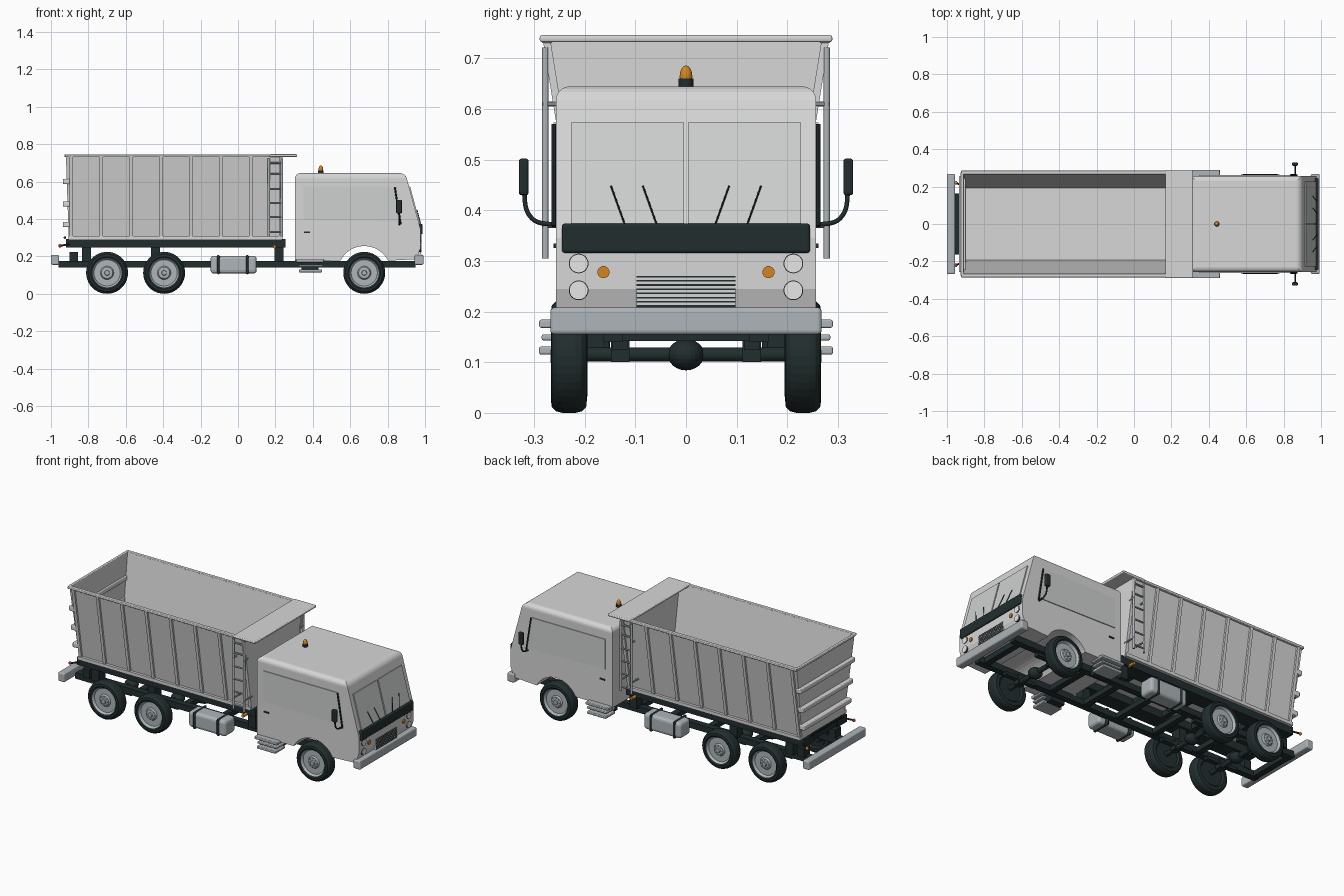
import bpy, bmesh, math
from mathutils import Vector

if "Cube" in bpy.data.objects:
    bpy.data.objects.remove(bpy.data.objects["Cube"], do_unlink=True)


def material(name, r, g, b):
    m = bpy.data.materials.new(name)
    m.use_nodes = True
    m.diffuse_color = (r, g, b, 1)
    m.node_tree.nodes["Principled BSDF"].inputs["Base Color"].default_value = (r, g, b, 1)
    return m


PAINT = material("light_grey_paint", 0.68, 0.68, 0.68)
GLASS = material("pale_glass", 0.62, 0.63, 0.63)
DARK = material("dark_slate", 0.016, 0.027, 0.028)
METAL = material("blue_grey_metal", 0.42, 0.46, 0.48)
AMBER = material("amber", 0.65, 0.24, 0.015)
RED = material("red_lamp", 0.4, 0.03, 0.02)
LENS = material("white_lens", 0.8, 0.8, 0.8)
SIDES = ((-1, "right"), (1, "left"))
made = []


def finish(name, bm, *mats):
    bmesh.ops.recalc_face_normals(bm, faces=bm.faces)
    mesh = bpy.data.meshes.new(name)
    bm.to_mesh(mesh)
    bm.free()
    for m in mats:
        mesh.materials.append(m)
    ob = bpy.data.objects.new(name, mesh)
    bpy.context.scene.collection.objects.link(ob)
    made.append(ob)
    return ob


def bevel(ob, width, segments=3):
    mod = ob.modifiers.new("bevel", "BEVEL")
    mod.width, mod.segments = width, segments
    mod.limit_method = "ANGLE"


def box(name, x, y, z, mat, round_edge=0):
    """Box from (low, high) ranges."""
    bm = bmesh.new()
    bmesh.ops.create_cube(bm, size=1)
    for v in bm.verts:
        v.co = [sum(r) / 2 + c * (r[1] - r[0]) for r, c in zip((x, y, z), v.co)]
    ob = finish(name, bm, mat)
    if round_edge:
        bevel(ob, round_edge)
    return ob


def side_box(name, x, y, z, mat, round_edge=0):
    """The same box on both sides of the truck."""
    for s, side in SIDES:
        box(f"{side}_{name}", x, sorted((s * y[0], s * y[1])), z, mat, round_edge)


def rod(name, a, b, r, mat, n=16):
    a, b = Vector(a), Vector(b)
    bm = bmesh.new()
    bmesh.ops.create_cone(bm, cap_ends=True, segments=n, radius1=r, radius2=r, depth=(b - a).length)
    turn = (b - a).to_track_quat("Z", "Y")
    for v in bm.verts:
        v.co = turn @ v.co + (a + b) / 2
    return finish(name, bm, mat)


def ball(name, centre, scale, mat):
    bm = bmesh.new()
    bmesh.ops.create_uvsphere(bm, u_segments=24, v_segments=12, radius=1)
    for v in bm.verts:
        v.co = [c + p * k for c, p, k in zip(centre, v.co, scale)]
    return finish(name, bm, mat)


def prism(bm, pts, push):
    base = bm.faces.new([bm.verts.new(p) for p in pts])
    ext = bmesh.ops.extrude_face_region(bm, geom=[base], use_keep_orig=True)["geom"]
    bmesh.ops.translate(bm, vec=push, verts=[g for g in ext if isinstance(g, bmesh.types.BMVert)])


def window(name, pts, border):
    """Thin plate: dark frame around an inset pane."""
    bm = bmesh.new()
    pane = bm.faces.new([bm.verts.new(p) for p in pts])
    for f in bmesh.ops.inset_region(bm, faces=[pane], thickness=border)["faces"]:
        f.material_index = 1
    ob = finish(name, bm, GLASS, DARK)
    mod = ob.modifiers.new("thickness", "SOLIDIFY")
    mod.thickness, mod.offset = 0.006, 0


# Cab: side profile with the wheel arch, extruded across and rounded at the roof
WX, WZ, ARCH = 0.675, 0.112, 0.143
profile = [(0.305, 0.175), (0.305, 0.645), (0.895, 0.645), (0.976, 0.345), (0.976, 0.245), (0.955, 0.185)]
for i in range(17):
    t = math.radians(27 + 126 * i / 16)
    profile.append((WX + ARCH * math.cos(t), WZ + ARCH * math.sin(t)))
bm = bmesh.new()
prism(bm, [(x, -0.257, z) for x, z in profile], (0, 0.514, 0))
roof = [e for e in bm.edges if all(v.co.z > 0.6 for v in e.verts)]
bmesh.ops.bevel(bm, geom=roof, offset=0.028, segments=5, profile=0.5, affect="EDGES")
finish("cab", bm, PAINT)


def nose(z):
    return 0.979 - 0.27 * (z - 0.345)


# Cab windows, handles, steps and mirrors
for s, side in SIDES:
    window(f"{side}_windscreen", [(nose(z), s * y, z) for y, z in
           ((0.004, 0.37), (0.227, 0.37), (0.227, 0.573), (0.004, 0.573))], 0.008)
    window(f"{side}_door_window", [(x, s * 0.259, z) for x, z in
           ((0.35, 0.395), (0.865, 0.385), (0.835, 0.573), (0.35, 0.573))], 0.008)
    rod(f"{side}_window_post", (0.838, s * 0.261, 0.57), (0.87, s * 0.261, 0.37), 0.005, DARK, 8)
    for i, y in enumerate((0.085, 0.148)):
        rod(f"{side}_wiper_{i}", (nose(0.37) + 0.006, s * (y - 0.028), 0.37),
            (nose(0.448) + 0.006, s * y, 0.448), 0.002, DARK, 6)
    cu = bpy.data.curves.new(f"{side}_mirror_arm", "CURVE")
    cu.dimensions, cu.bevel_depth, cu.bevel_resolution = "3D", 0.0045, 2
    sp = cu.splines.new("BEZIER")
    sp.bezier_points.add(2)
    for p, (y, z) in zip(sp.bezier_points, ((0.255, 0.37), (0.305, 0.385), (0.322, 0.45))):
        p.co = (0.862, s * y, z)
        p.handle_left_type = p.handle_right_type = "AUTO"
    cu.materials.append(DARK)
    bpy.context.scene.collection.objects.link(bpy.data.objects.new(cu.name, cu))
side_box("mirror", (0.846, 0.876), (0.311, 0.33), (0.43, 0.502), DARK, 0.005)
side_box("door_handle", (0.352, 0.385), (0.255, 0.262), (0.326, 0.334), DARK)
side_box("upper_step", (0.31, 0.46), (0.2, 0.29), (0.168, 0.184), METAL, 0.004)
side_box("middle_step", (0.325, 0.455), (0.2, 0.285), (0.143, 0.155), METAL, 0.004)
side_box("lower_step", (0.325, 0.45), (0.2, 0.29), (0.115, 0.131), METAL, 0.004)
side_box("step_hanger", (0.34, 0.43), (0.16, 0.215), (0.118, 0.18), DARK)

# Nose: trim band, grille, lamps, beacon
box("trim_band", (0.94, 0.986), (-0.245, 0.245), (0.316, 0.374), DARK, 0.006)
box("grille", (0.94, 0.978), (-0.098, 0.098), (0.205, 0.272), PAINT)
for i in range(8):
    z = 0.211 + i * 0.0083
    box(f"grille_slot_{i}", (0.97, 0.98), (-0.098, 0.098), (z - 0.0016, z + 0.0016), DARK)
for s, side in SIDES:
    for z in (0.295, 0.242):
        rod(f"{side}_headlight_rim", (0.95, s * 0.212, z), (0.978, s * 0.212, z), 0.0195, DARK, 28)
        rod(f"{side}_headlight", (0.95, s * 0.212, z), (0.981, s * 0.212, z), 0.0185, LENS, 28)
    rod(f"{side}_indicator", (0.95, s * 0.163, 0.278), (0.982, s * 0.163, 0.278), 0.012, AMBER, 20)
    rod(f"{side}_side_marker", (0.195, s * 0.19, 0.252), (0.195, s * 0.235, 0.252), 0.009, AMBER)
rod("beacon_base", (0.443, 0, 0.64), (0.443, 0, 0.66), 0.0145, DARK, 24)
ball("beacon", (0.443, 0, 0.664), (0.0125, 0.0125, 0.022), AMBER)

# Bumpers and ladder chassis
box("front_bumper", (0.945, 0.992), (-0.268, 0.268), (0.155, 0.208), METAL, 0.008)
box("rear_bumper", (-1.0, -0.956), (-0.268, 0.268), (0.155, 0.208), METAL, 0.008)
side_box("chassis_rail", (-0.96, 0.95), (0.125, 0.163), (0.14, 0.176), DARK)
for i, x in enumerate((-0.94, -0.55, -0.25, 0.0, 0.22, 0.45, 0.9)):
    box(f"cross_member_{i}", (x - 0.018, x + 0.018), (-0.14, 0.14), (0.142, 0.172), DARK)
side_box("subframe", (-0.92, 0.255), (0.11, 0.2), (0.247, 0.292), DARK)
for i, x in enumerate((-0.9, -0.7, -0.5, -0.3, -0.1, 0.1, 0.24)):
    box(f"subframe_cross_{i}", (x - 0.015, x + 0.015), (-0.12, 0.12), (0.255, 0.288), DARK)
for x in (-0.81, -0.44, 0.22):
    side_box("body_support", (x - 0.024, x + 0.024), (0.125, 0.185), (0.17, 0.25), DARK)
side_box("rear_pivot", (-0.9, -0.855), (0.12, 0.175), (0.17, 0.222), DARK)

# Fuel tanks with straps
side_box("tank", (-0.147, 0.1), (0.165, 0.262), (0.108, 0.203), METAL, 0.018)
for x in (-0.105, 0.05):
    side_box("tank_strap", (x - 0.008, x + 0.008), (0.15, 0.266), (0.104, 0.207), DARK, 0.018)

# Wheels turned from one profile, with axles and springs
TYRE = ((0.078, 0.262), (0.086, 0.267), (0.1, 0.265), (0.109, 0.256), (0.112, 0.244), (0.112, 0.218),
        (0.109, 0.206), (0.1, 0.197), (0.08, 0.195), (0.07, 0.205), (0, 0.205))
HUB = ((0, 0.268), (0.012, 0.268), (0.014, 0.261), (0.03, 0.259), (0.036, 0.25), (0.07, 0.25))


def wheel(name, x, s):
    bm = bmesh.new()
    prof = [bm.verts.new((x + r, s * y, WZ)) for r, y in HUB + TYRE]
    edges = [bm.edges.new(p) for p in zip(prof, prof[1:])]
    bmesh.ops.spin(bm, geom=prof + edges, cent=(x, 0, WZ), axis=(0, 1, 0), angle=math.tau, steps=40)
    bmesh.ops.remove_doubles(bm, verts=bm.verts, dist=0.0002)
    for f in bm.faces:
        far = max(math.hypot(v.co.x - x, v.co.z - WZ) for v in f.verts)
        outer = min(abs(v.co.y) for v in f.verts) > 0.24
        f.material_index = 0 if far < 0.0785 and outer else 1
    finish(name, bm, METAL, DARK)
    for i in range(8):
        c, d = 0.024 * math.cos(i * math.tau / 8), 0.024 * math.sin(i * math.tau / 8)
        rod(f"{name}_bolt", (x + c, s * 0.255, WZ + d), (x + c, s * 0.264, WZ + d), 0.003, METAL, 6)


for place, x in (("rear", -0.7), ("middle", -0.395), ("front", WX)):
    for s, side in SIDES:
        wheel(f"{side}_{place}_wheel", x, s)
    rod(f"{place}_axle", (x, -0.21, 0.115), (x, 0.21, 0.115), 0.014, DARK)
    ball(f"{place}_differential", (x, 0, 0.115), (0.04, 0.036, 0.031), DARK)
    side_box(f"{place}_spring", (x - 0.1, x + 0.1), (0.115, 0.145), (0.124, 0.142), DARK)
    side_box(f"{place}_spring_clamp", (x - 0.02, x + 0.02), (0.112, 0.148), (0.1, 0.155), DARK)

# Tipper body: open tapered shell
LOW, HIGH, Z0, Z1 = 0.2, 0.272, 0.292, 0.738
bm = bmesh.new()
bmesh.ops.create_cube(bm, size=1)
for v in bm.verts:
    up = v.co.z > 0
    v.co = (0.235 if v.co.x > 0 else (-0.92 if up else -0.905),
            math.copysign(HIGH if up else LOW, v.co.y), Z1 if up else Z0)
bm.normal_update()
bmesh.ops.delete(bm, geom=[f for f in bm.faces if f.normal.z > 0.9], context="FACES")
shell = finish("tipper_body", bm, PAINT)
mod = shell.modifiers.new("walls", "SOLIDIFY")
mod.thickness, mod.offset, mod.use_even_offset = 0.008, -1, True

# Side ribs, top rails, canopy and tailgate bars
for s, side in SIDES:
    for i in range(8):
        x = -0.9 + 0.16 * i
        bm = bmesh.new()
        prism(bm, [(x, s * y, z) for y, z in ((LOW - 0.004, Z0), (LOW + 0.011, Z0), (HIGH + 0.011, Z1),
                                              (HIGH - 0.004, Z1))], (0.018, 0, 0))
        finish(f"{side}_rib_{i}", bm, PAINT)
side_box("top_rail", (-0.925, 0.24), (0.264, 0.285), (0.73, 0.745), PAINT, 0.004)
side_box("bottom_rail", (-0.905, 0.235), (0.195, 0.218), (0.288, 0.308), PAINT)
box("tailgate_rail", (-0.928, -0.912), (-0.275, 0.275), (0.73, 0.745), PAINT, 0.004)
box("canopy", (0.168, 0.315), (-0.289, 0.289), (0.732, 0.746), PAINT, 0.005)
for i, (z, y) in enumerate(((0.37, 0.222), (0.48, 0.238), (0.6, 0.256))):
    box(f"tailgate_bar_{i}", (-0.936, -0.9), (-y, y), (z - 0.014, z + 0.014), PAINT, 0.005)

# Side ladders
for s, side in SIDES:
    for x in (0.165, 0.235):
        rod(f"{side}_ladder_rail", (x, s * 0.278, 0.305), (x, s * 0.278, 0.722), 0.0065, METAL, 12)
        for z, y in ((0.61, 0.245), (0.37, 0.205)):
            rod(f"{side}_ladder_bracket", (x, s * y, z), (x, s * 0.283, z), 0.005, METAL, 10)
    for z in (0.33, 0.41, 0.485, 0.56, 0.64, 0.7):
        rod(f"{side}_ladder_rung", (0.165, s * 0.278, z), (0.235, s * 0.278, z), 0.005, METAL, 10)

# Rear lamps on short arms and the latch bar
rod("latch_bar", (-0.925, -0.15, 0.3), (-0.925, 0.15, 0.3), 0.007, DARK, 10)
for s, side in SIDES:
    rod(f"{side}_lamp_arm", (-0.89, s * 0.19, 0.268), (-0.95, s * 0.22, 0.256), 0.005, DARK, 10)
    ball(f"{side}_rear_lamp", (-0.952, s * 0.22, 0.256), (0.009, 0.009, 0.009), AMBER if s > 0 else RED)

for ob in bpy.context.view_layer.objects:
    ob.select_set(ob in made)
bpy.context.view_layer.objects.active = made[0]
bpy.ops.object.shade_smooth_by_angle(angle=math.radians(35))
